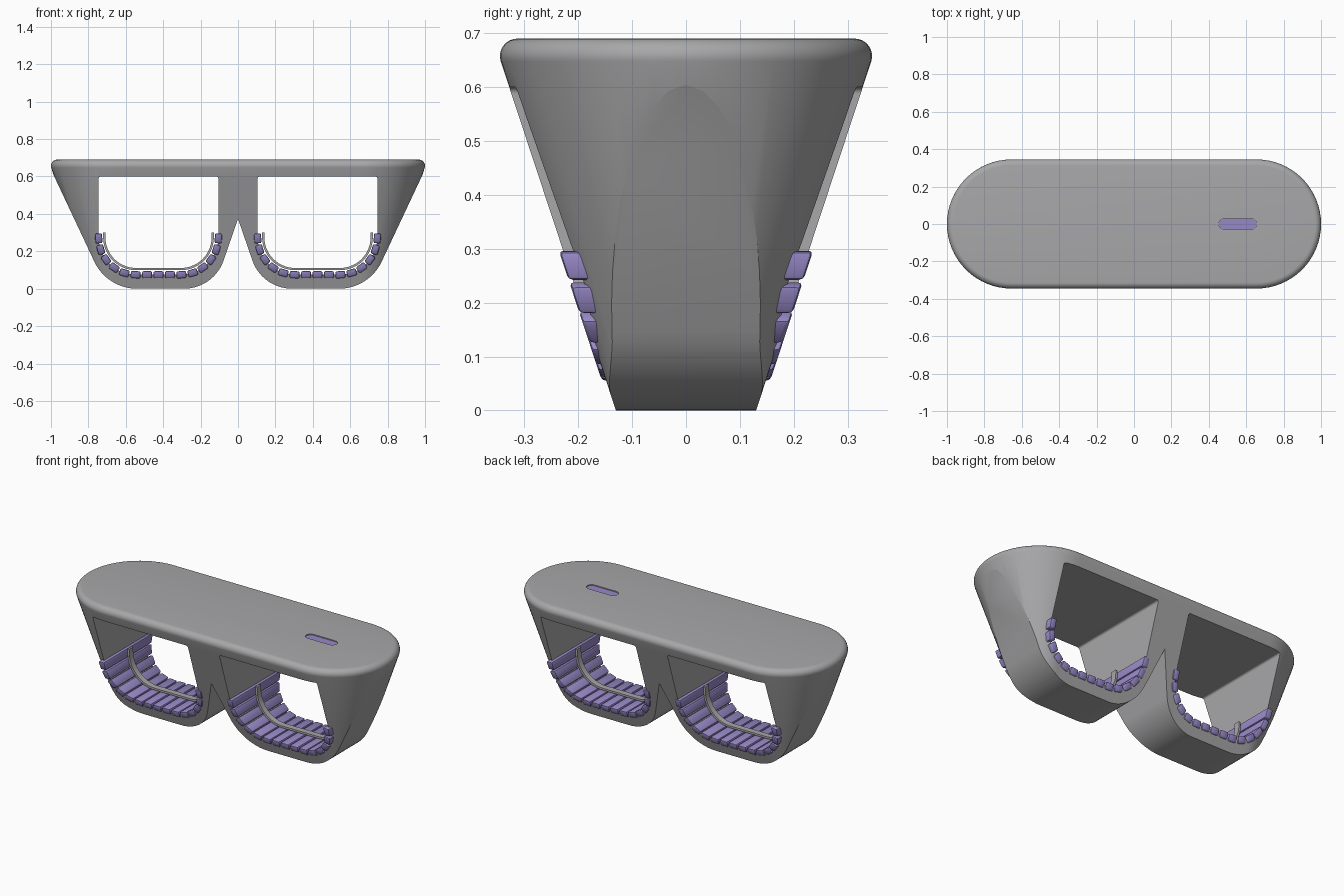
import bpy, bmesh, math
from mathutils import Vector

cube = bpy.data.objects.get("Cube")
if cube:
    bpy.data.objects.remove(cube, do_unlink=True)


def material(name, rgb):
    m = bpy.data.materials.new(name)
    m.use_nodes = True
    m.diffuse_color = (*rgb, 1)
    m.node_tree.nodes["Principled BSDF"].inputs["Base Color"].default_value = (*rgb, 1)
    return m


GREY = material("warm grey", (0.39, 0.39, 0.40))
PURPLE = material("soft purple", (0.31, 0.25, 0.57))


def fillet(corners, steps=14):
    """Round a path of (u, v, tangent length) corners with true arcs."""
    out = []
    for i, (u, v, t) in enumerate(corners):
        p = Vector((u, v))
        if t == 0:
            out.append(p)
            continue
        a = (Vector(corners[i - 1][:2]) - p).normalized()
        b = (Vector(corners[(i + 1) % len(corners)][:2]) - p).normalized()
        half = a.angle(b) / 2
        centre = p + (a + b).normalized() * (t / math.cos(half))
        start, end = p + a * t - centre, p + b * t - centre
        sweep = start.angle(end)
        for k in range(steps + 1):
            f = k / steps
            out.append(centre + (start * math.sin((1 - f) * sweep)
                                 + end * math.sin(f * sweep)) / math.sin(sweep))
    return out


def finish(bm, name, mat, angle=30):
    bmesh.ops.recalc_face_normals(bm, faces=bm.faces)
    mesh = bpy.data.meshes.new(name)
    bm.to_mesh(mesh)
    bm.free()
    ob = bpy.data.objects.new(name, mesh)
    bpy.context.collection.objects.link(ob)
    mesh.materials.append(mat)
    smooth(ob, angle)
    return ob


def smooth(ob, angle=30):
    bpy.ops.object.select_all(action='DESELECT')
    ob.select_set(True)
    bpy.context.view_layer.objects.active = ob
    bpy.ops.object.shade_smooth_by_angle(angle=math.radians(angle))


def prism(name, points, lo, hi, mat, upright=True):
    """Extrude an outline along y (upright) or along z."""
    bm = bmesh.new()
    place = (lambda p, d: (p.x, d, p.y)) if upright else (lambda p, d: (p.x, p.y, d))
    rings = [[bm.verts.new(place(p, d)) for p in points] for d in (lo, hi)]
    for ring in rings:
        bm.faces.new(ring)
    for i in range(len(points)):
        j = (i + 1) % len(points)
        bm.faces.new((rings[0][i], rings[0][j], rings[1][j], rings[1][i]))
    return finish(bm, name, mat)


def carve(ob, cutter, operation):
    mod = ob.modifiers.new("cut", 'BOOLEAN')
    mod.operation, mod.object, mod.solver = operation, cutter, 'EXACT'
    bpy.context.view_layer.objects.active = ob
    bpy.ops.object.modifier_apply(modifier=mod.name)
    bpy.data.objects.remove(cutter, do_unlink=True)


def stadium(cx, half, r, steps=32):
    """Pill outline: two half circles of radius r, centres at cx -/+ half."""
    pts = []
    for side in (1, -1):
        for k in range(steps + 1):
            a = math.pi * (k / steps - 0.5)
            pts.append(Vector((cx + side * (half + r * math.cos(a)), side * r * math.sin(a))))
    return pts


# Body: tapering pill with a rounded top edge
TOP, BASE_R, TAPER = 0.69, 0.13, 0.33


def depth(z):
    return BASE_R + TAPER * z


bm = bmesh.new()
side_profile = fillet([(BASE_R, 0, 0), (depth(TOP), TOP, 0.045), (0, TOP, 0)], 8)[:-1]
rings = [[bm.verts.new((p.x, p.y, q.y)) for p in stadium(0, 0.655, q.x)] for q in side_profile]
for low, high in zip(rings, rings[1:]):
    for i in range(len(low)):
        j = (i + 1) % len(low)
        bm.faces.new((low[i], low[j], high[j], high[i]))
bm.faces.new(rings[0])
bm.faces.new(rings[-1])
body = finish(bm, "body", GREY)

# Two rounded legs with a notch between them
half = fillet([(0, 0.374, 0), (0.129, 0, 0.16), (0.70, 0, 0.16), (1.053, 0.75, 0)])
outline = half + [Vector((-p.x, p.y)) for p in reversed(half[1:])]
carve(body, prism("leg_outline", outline, -1, 1, GREY), 'INTERSECT')

# Openings through the legs
MID, WIDE, FLOOR, BEND, RIM = 0.425, 0.32, 0.075, 0.2, 0.30
for s in (-1, 1):
    l, r = s * MID - WIDE, s * MID + WIDE
    hole = fillet([(l, 0.6, 0.012), (l, FLOOR, BEND), (r, FLOOR, BEND), (r, 0.6, 0.012)])
    carve(body, prism("opening", hole, -1, 1, GREY), 'DIFFERENCE')

# Recessed slot in the top with a coloured plate
carve(body, prism("slot", stadium(0.555, 0.072, 0.029, 12), TOP - 0.012, 1, GREY, False), 'DIFFERENCE')
smooth(body)
prism("slot_plate", stadium(0.555, 0.072, 0.028, 12), TOP - 0.013, TOP - 0.005, PURPLE, False)


def cradle(cx, inset):
    """U-shaped path along an opening, moved inward by inset."""
    w, b, r = WIDE - inset, FLOOR + inset, BEND - inset
    return fillet([(cx - w, RIM, 0), (cx - w, b, r), (cx + w, b, r), (cx + w, RIM, 0)])


def at_distance(path, s):
    for a, b in zip(path, path[1:]):
        step = (b - a).length
        if s <= step:
            return a.lerp(b, s / step), (b - a).normalized()
        s -= step
    return path[-1], (path[-1] - path[-2]).normalized()


COUNT = 15
for side, cx in (("right", -MID), ("left", MID)):
    # Slats lining the opening, ends following the sloped faces
    path = cradle(cx, 0)
    total = sum((b - a).length for a, b in zip(path, path[1:]))
    pitch = total / COUNT
    bm = bmesh.new()
    for n in range(COUNT):
        p, t = at_distance(path, (n + 0.5) * pitch)
        normal = Vector((-t.y, t.x))
        section = [p + t * (u * pitch * 0.43) + normal * (v * 0.019)
                   for u, v in ((-1, -1), (1, -1), (1, 1), (-1, 1))]
        ends = [[bm.verts.new((q.x, e * (depth(q.y) + 0.008), q.y)) for q in section]
                for e in (-1, 1)]
        for end in ends:
            bm.faces.new(end)
        for i in range(4):
            j = (i + 1) % 4
            bm.faces.new((ends[0][i], ends[0][j], ends[1][j], ends[1][i]))
    bmesh.ops.bevel(bm, geom=bm.edges[:], offset=0.008, segments=2, profile=0.5, affect='EDGES')
    finish(bm, side + "_slats", PURPLE, 40)

    # Strap running over the middle of the slats
    ribbon = cradle(cx, 0.024) + cradle(cx, 0.036)[::-1]
    prism(side + "_strap", ribbon, -0.018, 0.018, GREY)
